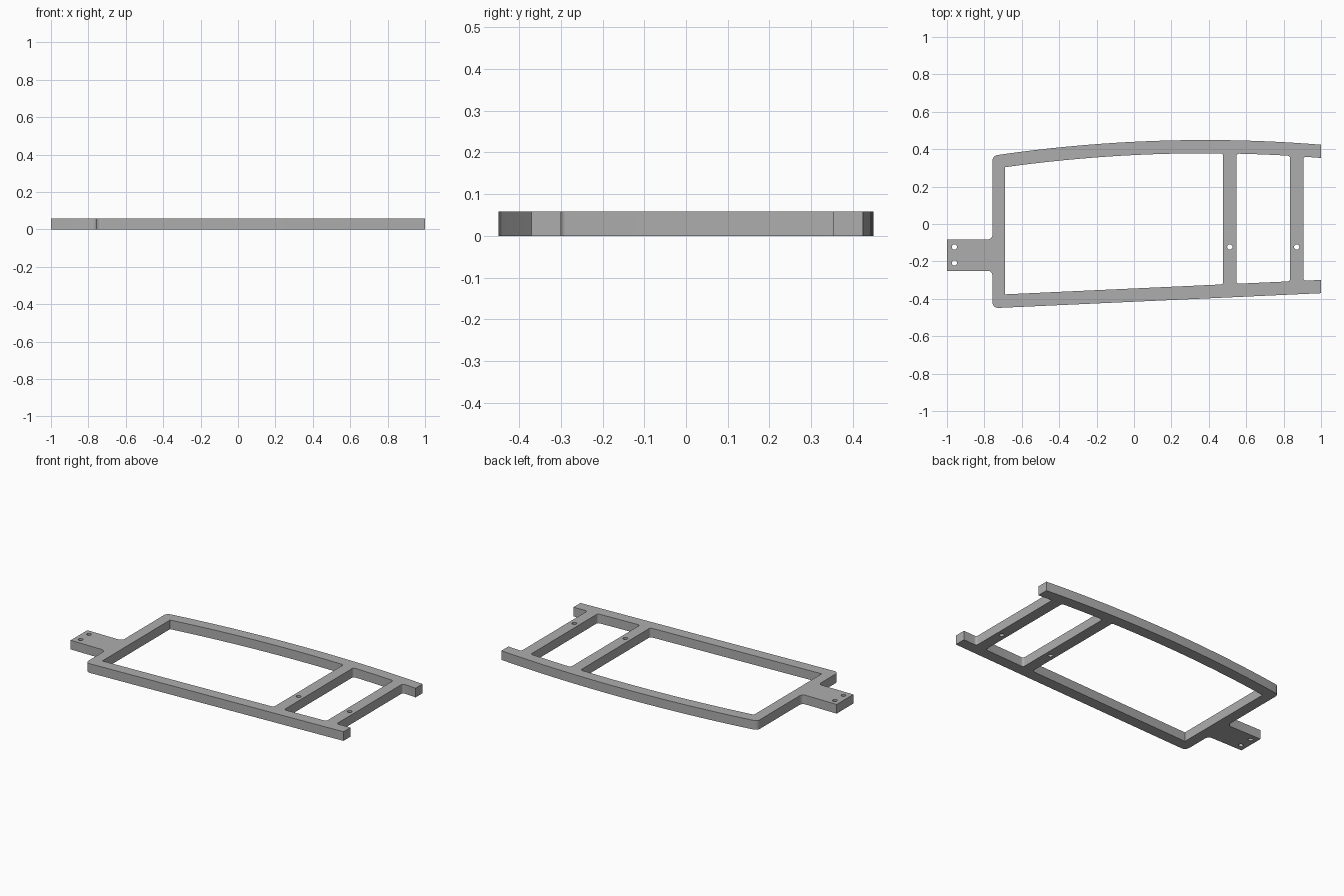
import bpy
import bmesh
import math
from mathutils import Vector

if "Cube" in bpy.data.objects:
    bpy.data.objects.remove(bpy.data.objects["Cube"], do_unlink=True)

HEIGHT = 0.058
RAIL = 0.071           # rail width
LEFT, INNER = -0.757, -0.69
BARS = [(0.477, 0.547), (0.835, 0.905)]
TAB_LOW, TAB_HIGH = -0.25, -0.083
FILLET = 0.014


def back_edge(x, inset=0):
    return 0.449 - inset - 0.065 * (x - 0.38) ** 2


def front_edge(x, inset=0):
    return -0.37 + inset + 0.0456 * (x - 1)


def back_run(x0, x1, inset, r0, r1):
    """Points along the bowed back rail, with a fillet radius at each end."""
    n = max(2, round(abs(x1 - x0) / 0.08))
    xs = [x0 + (x1 - x0) * i / n for i in range(n + 1)]
    return [(x, back_edge(x, inset), r0 if i == 0 else r1 if i == n else 0)
            for i, x in enumerate(xs)]


def rounded(points, steps=6):
    """Replace each corner that has a radius with an arc."""
    out = []
    for i, (x, y, r) in enumerate(points):
        p = Vector((x, y))
        if not r:
            out.append(p)
            continue
        a = (Vector(points[i - 1][:2]) - p).normalized()
        b = (Vector(points[(i + 1) % len(points)][:2]) - p).normalized()
        half = a.angle(b) / 2
        centre = p + (a + b).normalized() * (r / math.sin(half))
        start = p + a * (r / math.tan(half)) - centre
        end = p + b * (r / math.tan(half)) - centre
        for k in range(steps + 1):
            out.append(centre + start.lerp(end, k / steps).normalized() * r)
    return out


def window(x0, x1, r0, r1):
    """Opening between the rails."""
    return rounded([(x0, front_edge(x0, RAIL), r0), (x1, front_edge(x1, RAIL), r1)]
                   + back_run(x1, x0, RAIL, r1, r0))


def bolt_hole(x, y, r=0.014, n=24):
    return [Vector((x + r * math.cos(math.tau * i / n), y + r * math.sin(math.tau * i / n)))
            for i in range(n)]


# Outer outline: front rail, open end, back rail, end bar and mounting tab
end = BARS[1][1]
outline = rounded(
    [(LEFT, front_edge(LEFT), 0.03), (1, front_edge(1), 0),
     (1, front_edge(1, RAIL), 0), (end, front_edge(end, RAIL), FILLET)]
    + back_run(end, 1, RAIL, FILLET, 0)
    + back_run(1, LEFT, 0, 0, 0.03)
    + [(LEFT, TAB_HIGH, 0.025), (-1, TAB_HIGH, 0), (-1, TAB_LOW, 0), (LEFT, TAB_LOW, 0.025)])

loops = [outline,
         window(INNER, BARS[0][0], 0, FILLET),
         window(BARS[0][1], BARS[1][0], FILLET, FILLET)]
loops += [bolt_hole(x, y) for x, y in
          [(-0.96, -0.123), (-0.96, -0.208), (0.512, -0.123), (0.87, -0.123)]]

# Extruded flat profile
curve = bpy.data.curves.new("frame_profile", "CURVE")
curve.dimensions = "2D"
curve.fill_mode = "BOTH"
curve.extrude = HEIGHT / 2
for loop in loops:
    spline = curve.splines.new("POLY")
    spline.points.add(len(loop) - 1)
    for point, co in zip(spline.points, loop):
        point.co = (co.x, co.y, 0, 1)
    spline.use_cyclic_u = True

frame = bpy.data.objects.new("frame", curve)
bpy.context.collection.objects.link(frame)
bpy.ops.object.select_all(action="DESELECT")
frame.select_set(True)
bpy.context.view_layer.objects.active = frame
bpy.ops.object.convert(target="MESH")
frame = bpy.context.view_layer.objects.active
frame.name = "frame"

# Weld caps to walls and stand it on the floor
bm = bmesh.new()
bm.from_mesh(frame.data)
bmesh.ops.remove_doubles(bm, verts=bm.verts, dist=0.0001)
bmesh.ops.translate(bm, verts=bm.verts, vec=(0, 0, HEIGHT / 2))
bmesh.ops.recalc_face_normals(bm, faces=bm.faces)
bm.to_mesh(frame.data)
bm.free()

# Plain grey metal
grey = bpy.data.materials.new("grey_metal")
grey.use_nodes = True
colour = (0.42, 0.42, 0.42, 1)
grey.diffuse_color = colour
grey.node_tree.nodes["Principled BSDF"].inputs["Base Color"].default_value = colour
frame.data.materials.clear()
frame.data.materials.append(grey)
bpy.ops.object.shade_smooth_by_angle(angle=math.radians(30))
